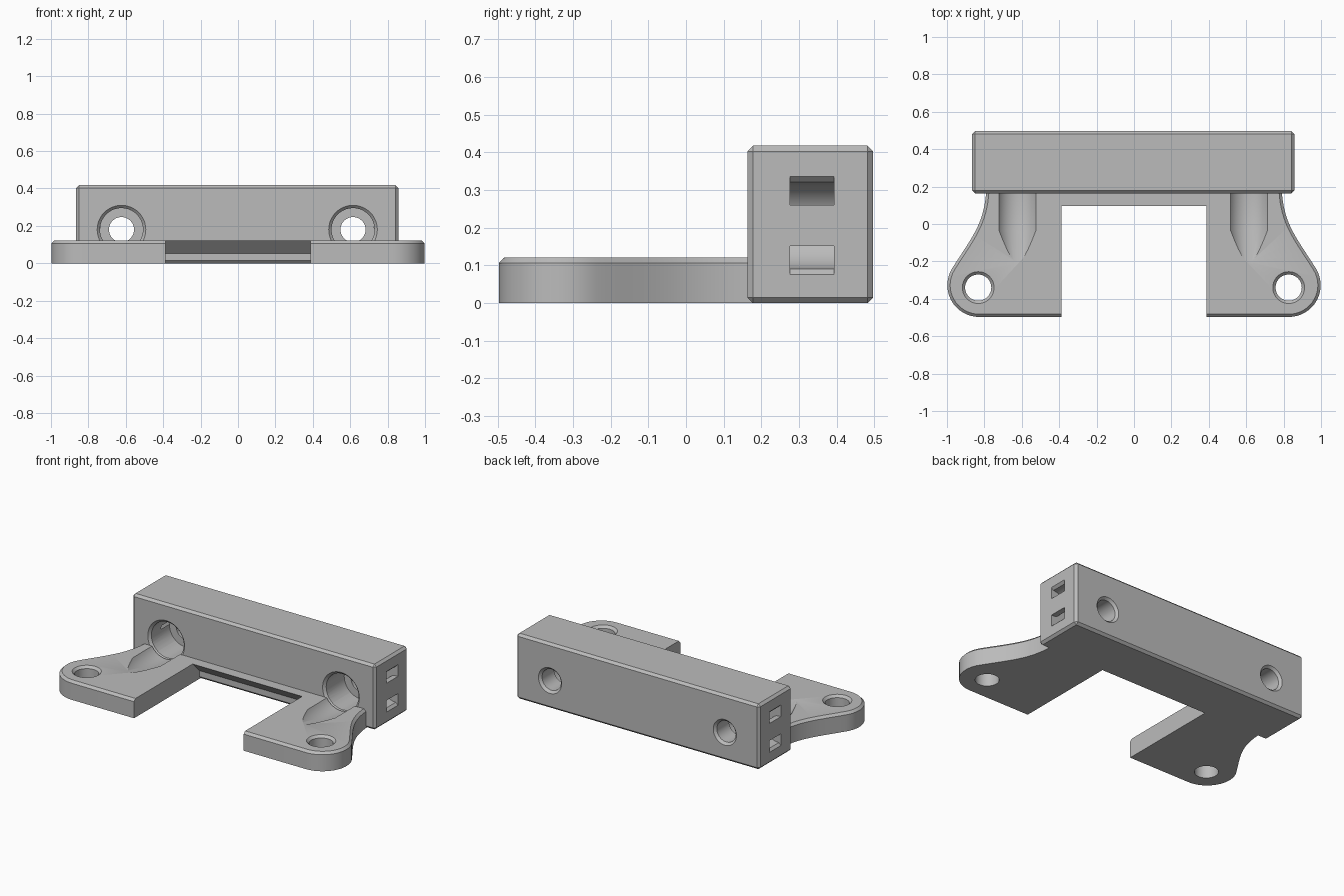
import bpy, bmesh, math
from mathutils import Vector, Matrix

if "Cube" in bpy.data.objects:
    bpy.data.objects.remove(bpy.data.objects["Cube"])

grey = bpy.data.materials.new("grey plastic")
grey.diffuse_color = (0.5, 0.5, 0.5, 1)
grey.use_nodes = True
grey.node_tree.nodes["Principled BSDF"].inputs["Base Color"].default_value = grey.diffuse_color

BAR_X, BAR_HALF = -0.004, 0.861          # bar centre and half length
BAR_F, BAR_B, BAR_H = 0.163, 0.497, 0.418
PLATE_H, CH = 0.121, 0.015               # plate height, chamfer size
BORE_Z = 0.18


def finish(bm, name, helper=False):
    bmesh.ops.recalc_face_normals(bm, faces=bm.faces)
    me = bpy.data.meshes.new(name)
    bm.to_mesh(me)
    bm.free()
    me.materials.append(grey)
    ob = bpy.data.objects.new(name, me)
    bpy.context.collection.objects.link(ob)
    if helper:
        ob.hide_render = True
    return ob


def prism(points, offset):
    """Closed polygon extruded along an offset vector."""
    bm = bmesh.new()
    face = bm.faces.new([bm.verts.new(p) for p in points])
    res = bmesh.ops.extrude_face_region(bm, geom=[face], use_keep_orig=True)
    verts = [g for g in res["geom"] if isinstance(g, bmesh.types.BMVert)]
    bmesh.ops.translate(bm, verts=verts, vec=Vector(offset))
    bmesh.ops.recalc_face_normals(bm, faces=bm.faces)
    return bm


def lathe(profile, matrix, name, n=48):
    """Turned cutter from (radius, height) pairs."""
    bm = bmesh.new()
    rings = [[bm.verts.new((r * math.cos(math.tau * i / n), r * math.sin(math.tau * i / n), h))
              for i in range(n)] for r, h in profile]
    for a, b in zip(rings, rings[1:]):
        for i in range(n):
            j = (i + 1) % n
            bm.faces.new((a[i], a[j], b[j], b[i]))
    bm.faces.new(rings[0])
    bm.faces.new(rings[-1])
    bm.transform(matrix)
    return finish(bm, name, True)


def boolean(ob, other, op):
    mod = ob.modifiers.new(other.name, "BOOLEAN")
    mod.operation, mod.object, mod.solver = op, other, "EXACT"
    bpy.context.view_layer.objects.active = ob
    bpy.ops.object.modifier_apply(modifier=mod.name)
    bpy.data.objects.remove(other)


# Plate outline, right half: notch, leg, round ear, S-curve into the bar
half = [(0.388, 0.095), (0.388, -0.497)]
for i in range(17):
    a = math.radians(-90 + 123 * i / 16)
    half.append((0.828 + 0.17 * math.cos(a), -0.327 + 0.17 * math.sin(a)))
p = [Vector(half[-1]), Vector((0.87, -0.075)), Vector((0.80, 0.0)), Vector((0.79, 0.18))]
for i in range(1, 17):
    t = i / 16
    s = 1 - t
    half.append(tuple(p[0] * s**3 + p[1] * 3 * s * s * t + p[2] * 3 * s * t * t + p[3] * t**3))
half.append((0.79, 0.3))
outline = half + [(-x, y) for x, y in reversed(half)]
bm = prism([(x, y, 0) for x, y in outline], (0, 0, PLATE_H))


def on_rim(e):
    a, b = e.verts[0].co, e.verts[1].co
    if min(a.z, b.z) < PLATE_H - 0.001:
        return False
    inner = abs(a.x) < 0.39 and abs(b.x) < 0.39
    back = a.y > 0.29 and b.y > 0.29
    return not inner and not back


bmesh.ops.bevel(bm, geom=[e for e in bm.edges if on_rim(e)], offset=CH,
                segments=1, affect="EDGES", profile=0.5)
# Underside of the bridge slopes back to the bar
for v in bm.verts:
    if v.co.z < 0.001 and abs(v.co.x) < 0.39 and 0 < v.co.y < 0.1:
        v.co.y += PLATE_H
bracket = finish(bm, "mounting_bracket")

# Chamfered bar
bm = bmesh.new()
bmesh.ops.create_cube(bm, size=1)
bm.transform(Matrix.Translation((BAR_X, (BAR_F + BAR_B) / 2, BAR_H / 2)) @
             Matrix.Diagonal((2 * BAR_HALF, BAR_B - BAR_F, BAR_H, 1)))
bmesh.ops.bevel(bm, geom=bm.edges[:], offset=CH, segments=1, affect="EDGES", profile=0.5)
boolean(bracket, finish(bm, "bar"), "UNION")

for side in (-1, 1):
    # Ear screw hole with countersunk rim
    boolean(bracket, lathe([(0.07, -0.1), (0.07, PLATE_H - CH), (0.085, PLATE_H), (0.085, 0.2)],
                           Matrix.Translation((side * 0.83 - 0.003, -0.34, 0)), "ear_hole"), "DIFFERENCE")
    # Counterbore with tapered groove in the plate, then the through hole
    x = BAR_X + side * 0.619
    turn = Matrix.Translation((x, 0, BORE_Z)) @ Matrix.Rotation(-math.pi / 2, 4, "X")
    boolean(bracket, lathe([(0.01, -0.35), (0.115, -0.035), (0.115, 0.36)], turn, "groove"), "DIFFERENCE")
    boolean(bracket, lathe([(0.131, BAR_F - 0.001), (0.114, BAR_F + CH + 0.001)],
                           turn, "bore_rim"), "DIFFERENCE")
    boolean(bracket, lathe([(0.067, 0.3), (0.067, BAR_B - CH), (0.083, BAR_B + 0.001), (0.083, 0.6)],
                           turn, "through_hole"), "DIFFERENCE")
    # Curved tie channel looping between the two end slots
    ro, ri, n = 0.115, 0.055, 20
    arc = [math.pi * (0.5 + i / n) for i in range(n + 1)]
    prof = [(0.05, 0.13), (0, 0.13), (-CH, ro)]
    prof += [(-CH + ro * math.cos(a), ro * math.sin(a)) for a in arc[1:-1]]
    prof += [(-CH, -ro), (0, -0.13), (0.05, -0.13), (0.05, -ri)]
    prof += [(-CH + ri * math.cos(a), ri * math.sin(a)) for a in reversed(arc)]
    prof += [(0.05, ri)]
    pts = [(BAR_X + side * (BAR_HALF + u), 0.276, 0.206 + w) for u, w in prof]
    boolean(bracket, finish(prism(pts, (0, 0.117, 0)), "tie_channel", True), "DIFFERENCE")

bpy.ops.object.select_all(action="DESELECT")
bracket.select_set(True)
bpy.context.view_layer.objects.active = bracket
bpy.ops.object.shade_smooth_by_angle(angle=math.radians(25))
